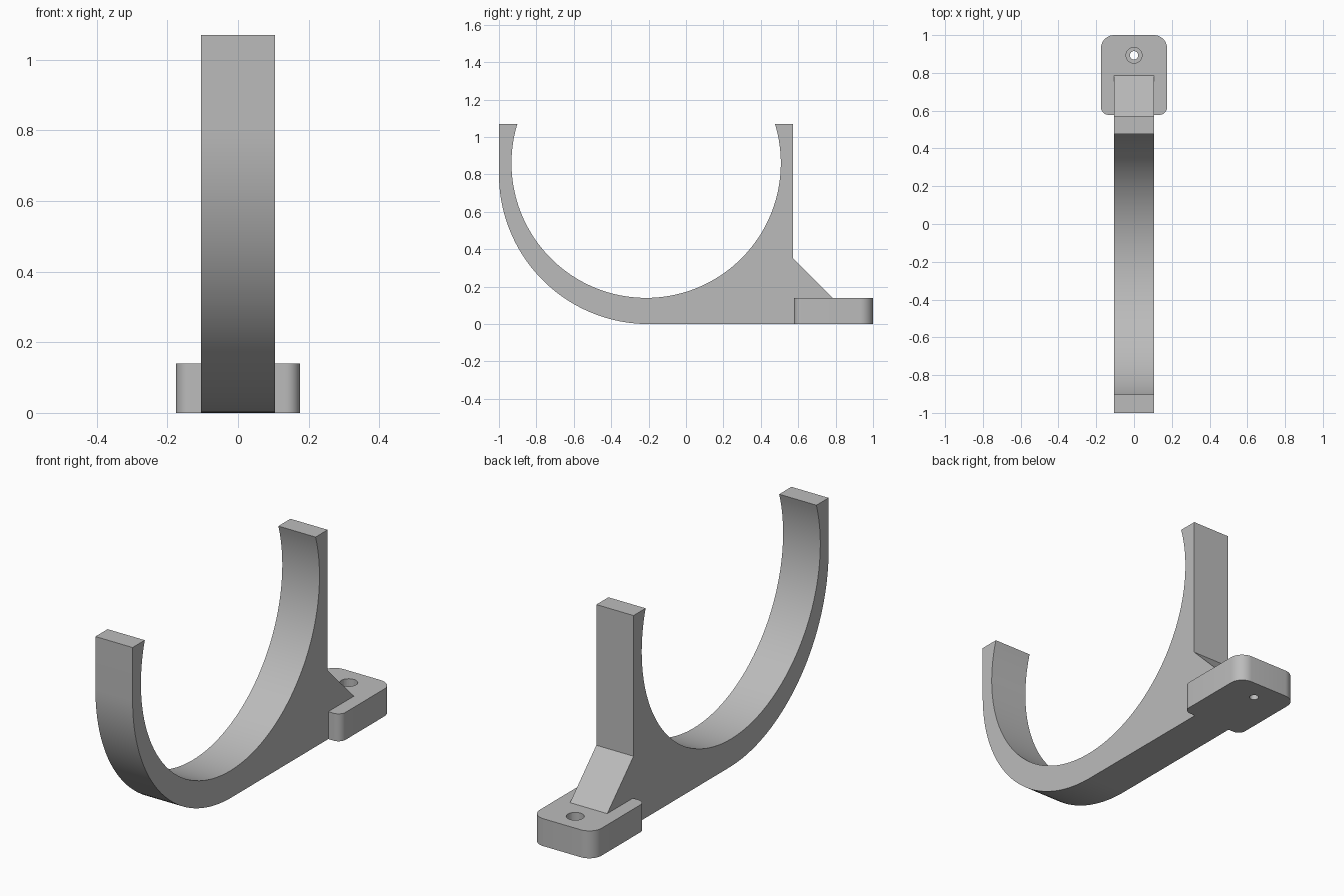
import bpy, bmesh
from math import sin, cos, pi, radians, asin, sqrt

old = bpy.data.objects.get("Cube")
if old:
    bpy.data.objects.remove(old)

grey = bpy.data.materials.new("plain grey")
grey.use_nodes = True
grey.diffuse_color = (0.5, 0.5, 0.5, 1)
grey.node_tree.nodes["Principled BSDF"].inputs["Base Color"].default_value = (0.5, 0.5, 0.5, 1)


def arc(cx, cy, r, start, end, steps):
    angles = [start + (end - start) * i / steps for i in range(steps + 1)]
    return [(cx + r * cos(a), cy + r * sin(a)) for a in angles]


def prism(name, outline, to_3d, offset):
    """Extrude a closed 2D outline along the offset vector."""
    bm = bmesh.new()
    face = bm.faces.new([bm.verts.new(to_3d(a, b)) for a, b in outline])
    ext = bmesh.ops.extrude_face_region(bm, geom=[face])["geom"]
    bmesh.ops.translate(bm, vec=offset, verts=[v for v in ext if isinstance(v, bmesh.types.BMVert)])
    bmesh.ops.recalc_face_normals(bm, faces=bm.faces)
    mesh = bpy.data.meshes.new(name)
    bm.to_mesh(mesh)
    bm.free()
    obj = bpy.data.objects.new(name, mesh)
    bpy.context.collection.objects.link(obj)
    mesh.materials.append(grey)
    return obj


def smooth(obj):
    bpy.ops.object.select_all(action="DESELECT")
    obj.select_set(True)
    bpy.context.view_layer.objects.active = obj
    bpy.ops.object.shade_smooth_by_angle(angle=radians(25))


# Open cradle with upright back and sloping gusset, drawn in the side plane
top, half_width = 1.07, 0.105
mid_y, mid_z, inner_r, outer_r = -0.213, 0.86, 0.72, 0.8
tip = asin((top - mid_z) / inner_r)
profile = [(-1, top)]
profile += arc(outer_r - 1, outer_r, outer_r, pi, 1.5 * pi, 40)
profile += [(0.6, 0), (0.6, 0.12), (0.785, 0.12), (0.785, 0.14), (0.573, 0.352), (0.573, top)]
profile += arc(mid_y, mid_z, inner_r, tip, -pi - tip, 96)
cradle = prism("cradle", profile, lambda y, z: (-half_width, y, z), (2 * half_width, 0, 0))
smooth(cradle)

# Mounting foot with rounded corners
foot_x, foot_front, foot_back, foot_h = 0.175, 0.578, 1.0, 0.14
outline = []
for sx, y, r, a in ((1, foot_front, 0.04, -pi / 2), (1, foot_back, 0.07, 0),
                    (-1, foot_back, 0.07, pi / 2), (-1, foot_front, 0.04, pi)):
    cy = y + r if y == foot_front else y - r
    outline += arc(sx * (foot_x - r), cy, r, a, a + pi / 2, 10)
foot = prism("mounting_foot", outline, lambda x, y: (x, y, 0), (0, 0, foot_h))

# Screw hole with a wider recess at the top
for name, r, z0, z1 in (("hole_cutter", 0.022, -0.1, 0.3), ("recess_cutter", 0.042, 0.07, 0.3)):
    cutter = prism(name, arc(0, 0.893, r, 0, 2 * pi, 32)[:-1], lambda x, y: (x, y, z0), (0, 0, z1 - z0))
    cutter.hide_render = True
    cutter.hide_set(True)
    cut = foot.modifiers.new(name, "BOOLEAN")
    cut.operation, cut.object, cut.solver = "DIFFERENCE", cutter, "EXACT"
smooth(foot)
